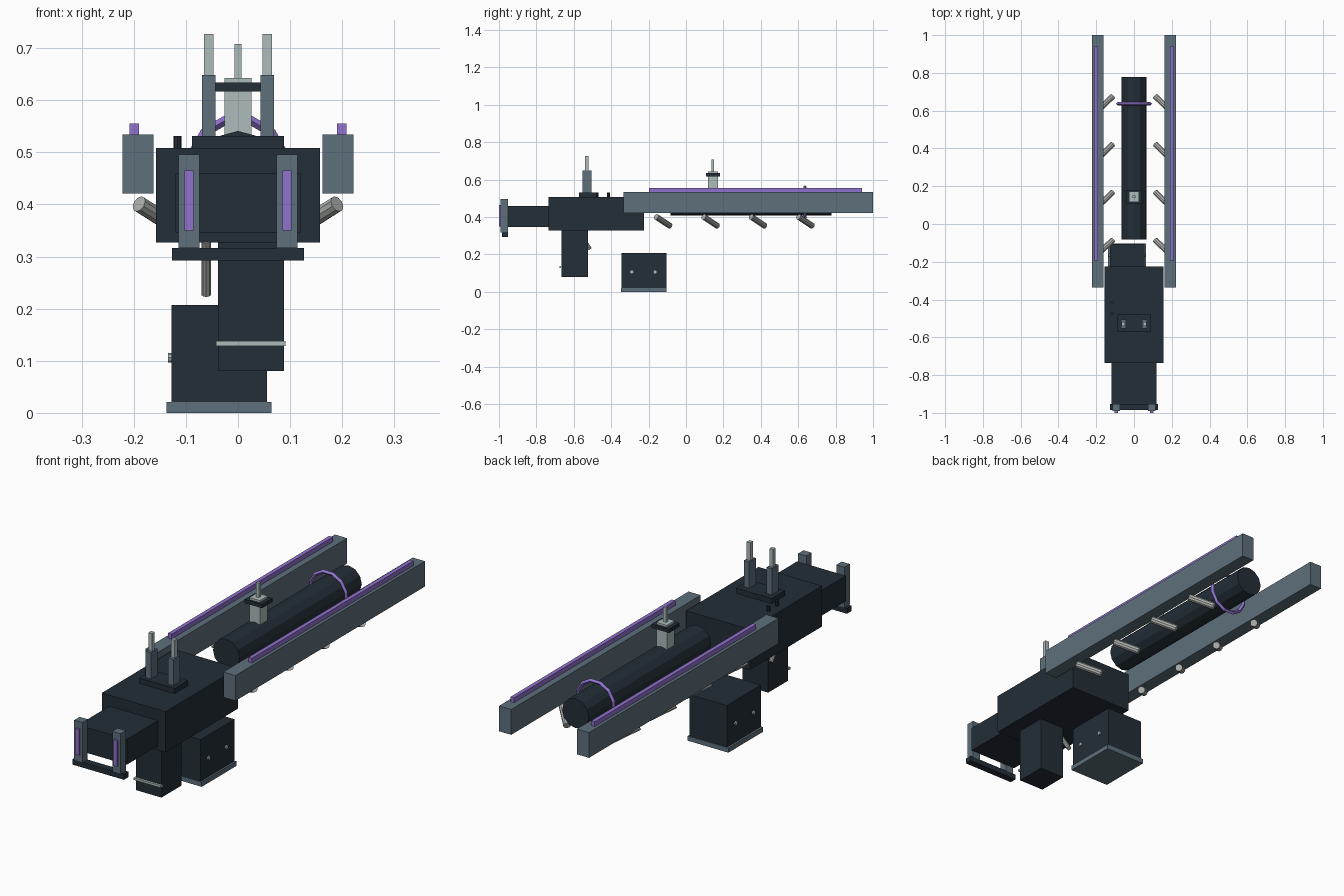
import bpy
import bmesh
import math
from mathutils import Vector

cube = bpy.data.objects.get("Cube")
if cube:
    bpy.data.objects.remove(cube, do_unlink=True)


def linear(c):
    c /= 255
    return c / 12.92 if c <= 0.04045 else ((c + 0.055) / 1.055) ** 2.4


def material(name, *rgb):
    mat = bpy.data.materials.new(name)
    mat.use_nodes = True
    color = [linear(c) for c in rgb] + [1]
    mat.diffuse_color = color
    mat.node_tree.nodes["Principled BSDF"].inputs["Base Color"].default_value = color
    return mat


DARK = material("dark_navy", 35, 46, 55)
STEEL = material("blue_steel", 94, 112, 124)
PALE = material("pale_metal", 174, 188, 188)
ROD = material("warm_grey_metal", 172, 176, 172)
PURPLE = material("purple_glow", 144, 114, 205)


def finish(name, bm, mat):
    bmesh.ops.recalc_face_normals(bm, faces=bm.faces)
    mesh = bpy.data.meshes.new(name)
    bm.to_mesh(mesh)
    bm.free()
    mesh.materials.append(mat)
    obj = bpy.data.objects.new(name, mesh)
    bpy.context.collection.objects.link(obj)
    return obj


def box(name, mat, x, y, z):
    """Box from (min, max) ranges on each axis."""
    bm = bmesh.new()
    bmesh.ops.create_cube(bm, size=1)
    for v in bm.verts:
        v.co = [(a + b) / 2 + c * (b - a) for c, (a, b) in zip(v.co, (x, y, z))]
    return finish(name, bm, mat)


def rod(name, mat, start, end, radius, sides=8):
    """Cylinder between two points."""
    a, b = Vector(start), Vector(end)
    bm = bmesh.new()
    bmesh.ops.create_cone(bm, cap_ends=True, segments=sides, radius1=radius,
                          radius2=radius, depth=(b - a).length)
    turn = (b - a).to_track_quat('Z', 'Y')
    for v in bm.verts:
        v.co = turn @ v.co + (a + b) / 2
    return finish(name, bm, mat)


def pair(x, side):
    return sorted((x[0] * side, x[1] * side))


# Main body and stock
box("receiver", DARK, (-0.157, 0.157), (-0.735, -0.225), (0.327, 0.508))
box("stock", DARK, (-0.12, 0.12), (-0.955, -0.735), (0.346, 0.459))
box("stock_foot", DARK, (-0.127, 0.127), (-0.985, -0.953), (0.292, 0.316))

# Grip, its band and the trigger
box("grip", DARK, (-0.038, 0.088), (-0.665, -0.525), (0.08, 0.327))
box("grip_band", PALE, (-0.042, 0.091), (-0.675, -0.663), (0.128, 0.138))
rod("trigger", ROD, (-0.061, -0.58, 0.33), (-0.061, -0.512, 0.228), 0.01, 10)

# Magazine with base plate and cross pins
box("magazine", DARK, (-0.128, 0.056), (-0.345, -0.105), (0.02, 0.207))
box("magazine_base", STEEL, (-0.137, 0.064), (-0.347, -0.103), (0, 0.021))
for y in (-0.29, -0.165):
    rod("magazine_pin", PALE, (-0.134, y, 0.106), (0.062, y, 0.106), 0.009)

# Barrel with a vertex on top, and its ring
rod("barrel", DARK, (0, -0.082, 0.475), (0, 0.778, 0.475), 0.066, 12)

SEGMENTS = 12
bm = bmesh.new()
loops = []
for i in range(SEGMENTS):
    a = math.tau * (i + 0.5) / SEGMENTS
    loop = []
    for j in range(4):
        b = math.tau * j / 4
        r = 0.09 + 0.009 * math.cos(b)
        loop.append(bm.verts.new((r * math.cos(a), 0.636 + 0.009 * math.sin(b),
                                  0.475 + r * math.sin(a))))
    loops.append(loop)
for i in range(SEGMENTS):
    p, q = loops[i - 1], loops[i]
    for j in range(4):
        bm.faces.new((p[j - 1], p[j], q[j], q[j - 1]))
finish("barrel_ring", bm, PURPLE)

# Front sight
box("front_sight_block", PALE, (-0.026, 0.026), (0.117, 0.172), (0.52, 0.643))
box("front_sight_collar", DARK, (-0.043, 0.043), (0.108, 0.181), (0.617, 0.634))
box("front_sight_post", PALE, (-0.007, 0.007), (0.137, 0.151), (0.643, 0.708))

# Rear sight base and side studs
box("rear_sight_base", DARK, (-0.088, 0.088), (-0.572, -0.478), (0.505, 0.531))
for y in (-0.415, -0.475):
    rod("receiver_stud", DARK, (-0.116, y, 0.5), (-0.116, y, 0.531), 0.008)

# Parts repeated on both sides
for side, label in ((1, "left"), (-1, "right")):
    box(label + "_rail", STEEL, pair((0.162, 0.222), side), (-0.335, 1), (0.421, 0.534))
    box(label + "_rail_strip", PURPLE, pair((0.19, 0.208), side), (-0.197, 0.94), (0.53, 0.555))
    box(label + "_stock_bar", STEEL, pair((0.074, 0.114), side), (-0.991, -0.953), (0.316, 0.496))
    box(label + "_stock_strip", PURPLE, pair((0.085, 0.103), side), (-1, -0.985), (0.35, 0.465))
    box(label + "_sight_post", STEEL, pair((0.043, 0.069), side), (-0.553, -0.506), (0.53, 0.648))
    box(label + "_sight_tip", PALE, pair((0.047, 0.065), side), (-0.539, -0.52), (0.648, 0.727))
    for i in range(4):
        y = -0.122 + i * 0.2535
        rod(label + "_rail_rod", ROD, (side * 0.19, y - 0.037, 0.401),
            (side * 0.113, y + 0.037, 0.352), 0.016, 10)
